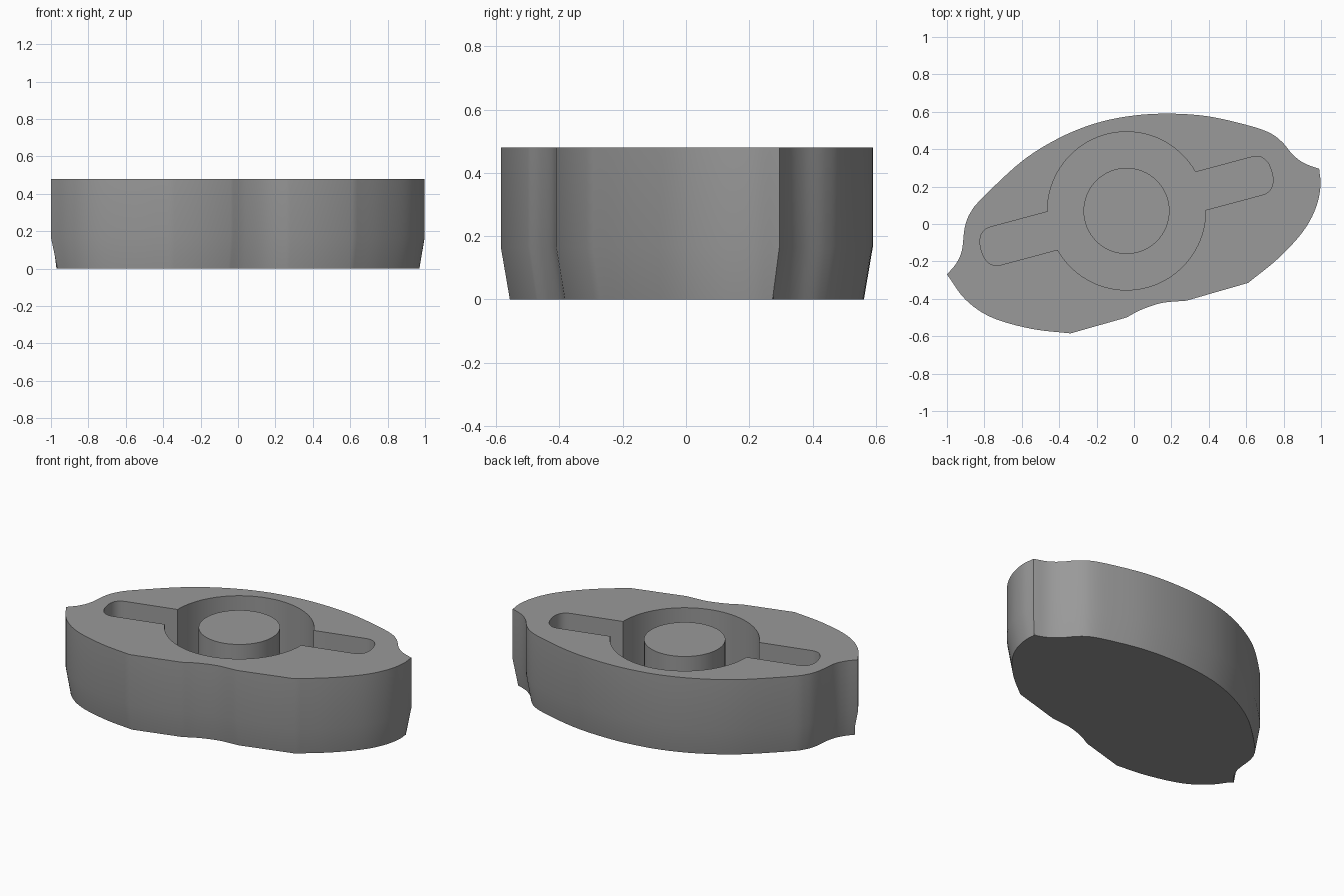
import bpy, bmesh, math
from mathutils import Vector

if "Cube" in bpy.data.objects:
    bpy.data.objects.remove(bpy.data.objects["Cube"])

TOP, TAPER_Z, FLOOR_Z, INSET = 0.48, 0.165, 0.08, 0.028
CENTRE = Vector((-0.04, 0.07))
RING_R, POST_R, SLOT_HALF, SLOT_END = 0.423, 0.23, 0.105, 0.722
TILT = math.radians(15)

grey = bpy.data.materials.new("mid grey")
grey.diffuse_color = (0.32, 0.32, 0.32, 1)
grey.use_nodes = True
grey.node_tree.nodes["Principled BSDF"].inputs["Base Color"].default_value = grey.diffuse_color


def spline(pts, steps=6):
    """Smooth curve through the points, without the last one."""
    p = [Vector(q) for q in pts]
    if len(p) == 2:
        return [p[0]]
    p = [2 * p[0] - p[1]] + p + [2 * p[-1] - p[-2]]
    out = []
    for a, b, c, d in zip(p, p[1:], p[2:], p[3:]):
        for i in range(steps):
            t = i / steps
            out.append(0.5 * (2 * b + (c - a) * t + (2 * a - 5 * b + 4 * c - d) * t * t
                              + (3 * b - a - 3 * c + d) * t ** 3))
    return out


def offset(loop, dist):
    """Move a counter-clockwise loop inwards with mitred corners."""
    out = []
    for i, p in enumerate(loop):
        d1 = (p - loop[i - 1]).normalized()
        d2 = (loop[(i + 1) % len(loop)] - p).normalized()
        n1, n2 = Vector((-d1.y, d1.x)), Vector((-d2.y, d2.x))
        out.append(p + (n1 + n2) * dist / (1 + n1.dot(n2)))
    return out


def loft(name, layers):
    """Closed solid through (loop, z) layers from bottom to top."""
    bm = bmesh.new()
    rings = [[bm.verts.new((p.x, p.y, z)) for p in loop] for loop, z in layers]
    for lo, hi in zip(rings, rings[1:]):
        for i in range(len(lo)):
            j = (i + 1) % len(lo)
            bm.faces.new((lo[i], lo[j], hi[j], hi[i]))
    bm.faces.new(rings[0][::-1])
    bm.faces.new(rings[-1])
    bmesh.ops.recalc_face_normals(bm, faces=bm.faces)
    mesh = bpy.data.meshes.new(name)
    bm.to_mesh(mesh)
    bm.free()
    mesh.materials.append(grey)
    ob = bpy.data.objects.new(name, mesh)
    bpy.context.collection.objects.link(ob)
    return ob


def select(ob):
    bpy.ops.object.select_all(action='DESELECT')
    ob.select_set(True)
    bpy.context.view_layer.objects.active = ob


def polar(r, a):
    return CENTRE + Vector((r * math.cos(a), r * math.sin(a)))


# Body outline: smooth runs between sharp corners, counter-clockwise
runs = [
    [(-1, -0.27), (-0.9, -0.405), (-0.76, -0.5), (-0.55, -0.56), (-0.34, -0.585)],
    [(-0.34, -0.585), (-0.04, -0.5)],
    [(-0.04, -0.5), (0.04, -0.458), (0.15, -0.422), (0.28, -0.41)],
    [(0.28, -0.41), (0.61, -0.315)],
    [(0.61, -0.315), (0.77, -0.185), (0.9, -0.045), (0.97, 0.08), (0.997, 0.2), (0.99, 0.295)],
    [(0.99, 0.295), (0.91, 0.325), (0.85, 0.37), (0.79, 0.44), (0.72, 0.49), (0.6, 0.53),
     (0.4, 0.575), (0.2, 0.59), (0, 0.58), (-0.2, 0.54), (-0.4, 0.46), (-0.6, 0.335),
     (-0.81, 0.14), (-0.875, 0.06), (-0.905, -0.02), (-0.92, -0.14), (-0.95, -0.21), (-1, -0.27)],
]
outline = [p for run in runs for p in spline(run)]
body = loft("body", [(offset(outline, INSET), 0), (outline, TAPER_Z), (outline, TOP)])

# Groove: round pocket with a rounded slot on two opposite sides
groove = []
mouth = math.asin(SLOT_HALF / RING_R)
for side in (TILT, TILT + math.pi):
    u = Vector((math.cos(side), math.sin(side)))
    n = Vector((-u.y, u.x))
    for i in range(17):
        a = -math.pi / 2 + math.pi * i / 16
        c, s = math.cos(a), math.sin(a)
        groove.append(CENTRE + u * (SLOT_END + 0.082 * abs(c) ** 0.85)
                      + n * SLOT_HALF * math.copysign(abs(s) ** 0.85, s))
    for i in range(41):
        groove.append(polar(RING_R, side + mouth + (math.pi - 2 * mouth) * i / 40))
cutter = loft("groove_cutter", [(groove, FLOOR_Z), (groove, TOP + 0.1)])
cutter.hide_render = True
cut = body.modifiers.new("groove", 'BOOLEAN')
cut.operation, cut.solver, cut.object = 'DIFFERENCE', 'EXACT', cutter
select(body)
bpy.ops.object.modifier_apply(modifier=cut.name)
bpy.data.objects.remove(cutter)

# Centre post standing in the pocket
circle = [polar(POST_R, 2 * math.pi * i / 64) for i in range(64)]
post = loft("centre_post", [(circle, FLOOR_Z), (circle, TOP)])

for ob in (body, post):
    select(ob)
    bpy.ops.object.shade_smooth_by_angle(angle=math.radians(25))
